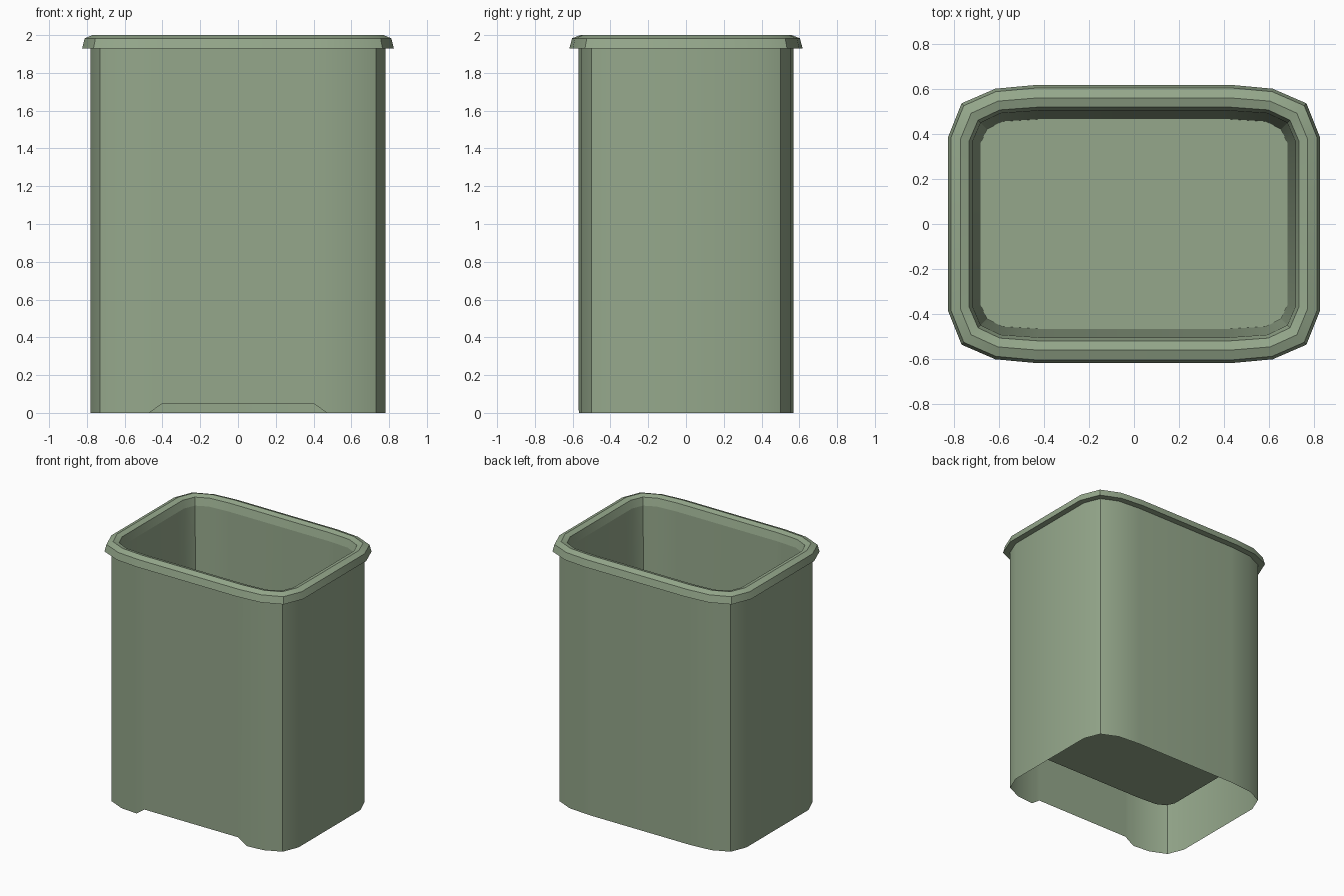
import bpy

cube = bpy.data.objects.get("Cube")
if cube:
    bpy.data.objects.remove(cube, do_unlink=True)

# Single sage green plastic
green = bpy.data.materials.new("sage_green")
green.use_nodes = True
colour = (0.30, 0.39, 0.26, 1)
green.diffuse_color = colour
green.node_tree.nodes["Principled BSDF"].inputs["Base Color"].default_value = colour

# One corner of the plan, at the rim's outer edge and at the bucket floor
OUTER = [(0.825, 0.385), (0.765, 0.535), (0.615, 0.60), (0.43, 0.617)]
FLOOR = [(0.68, 0.36), (0.652, 0.42), (0.585, 0.455), (0.42, 0.465)]


def plan(half_width):
    """Rounded rectangle outline, counter-clockwise, for a given half width."""
    t = (OUTER[0][0] - half_width) / (OUTER[0][0] - FLOOR[0][0])
    q = [(a + (c - a) * t, b + (d - b) * t) for (a, b), (c, d) in zip(OUTER, FLOOR)]
    back = q + [(-x, y) for x, y in reversed(q)]
    return back + [(-x, -y) for x, y in back]


def loft(name, rings, closed=False, cap_end=False):
    """Skin equal rings of points into a smooth-shaded sheet."""
    n = len(rings[0])
    verts = [p for ring in rings for p in ring]
    pairs = [(k, k + 1) for k in range(len(rings) - 1)]
    if closed:
        pairs.append((len(rings) - 1, 0))
    faces = [(a * n + i, a * n + (i + 1) % n, b * n + (i + 1) % n, b * n + i)
             for a, b in pairs for i in range(n)]
    if cap_end:
        faces.append(tuple(range(len(verts) - n, len(verts))))
    mesh = bpy.data.meshes.new(name)
    mesh.from_pydata(verts, [], faces)
    mesh.materials.append(green)
    obj = bpy.data.objects.new(name, mesh)
    bpy.context.collection.objects.link(obj)
    bpy.ops.object.select_all(action="DESELECT")
    obj.select_set(True)
    bpy.context.view_layer.objects.active = obj
    bpy.ops.object.shade_smooth_by_angle(angle=0.63)
    return obj


def level(half_width, z):
    return [(x, y, z) for x, y in plan(half_width)]


# Outer shell, with extra points where the front notch begins and ends
NOTCH_TOP, NOTCH_FOOT, NOTCH_HEIGHT = 0.40, 0.47, 0.05
outline = []
corners = plan(0.78)
for (x0, y0), (x1, y1) in zip(corners, corners[1:] + corners[:1]):
    outline.append((x0, y0))
    if y0 < 0 and y1 < 0 and x1 > x0:
        for cut in (-NOTCH_FOOT, -NOTCH_TOP, NOTCH_TOP, NOTCH_FOOT):
            if x0 < cut < x1:
                outline.append((cut, y0 + (y1 - y0) * (cut - x0) / (x1 - x0)))


def bottom_height(x, y):
    slope = (NOTCH_FOOT - abs(x)) / (NOTCH_FOOT - NOTCH_TOP)
    return NOTCH_HEIGHT * min(1, max(0, slope)) if y < -0.5 else 0


loft("outer_shell", [[(x, y, bottom_height(x, y)) for x, y in outline],
                     [(x, y, 1.93) for x, y in outline]])

# Overhanging rim, a closed profile swept around the plan
rim_profile = [(0.825, 1.93), (0.812, 1.983), (0.77, 2.0), (0.731, 1.988), (0.716, 1.93)]
loft("rim", [level(w, z) for w, z in rim_profile], closed=True)

# Tapered inner bucket with a raised floor
loft("inner_bucket", [level(0.716, 1.93), level(0.68, 0.335)], cap_end=True)
